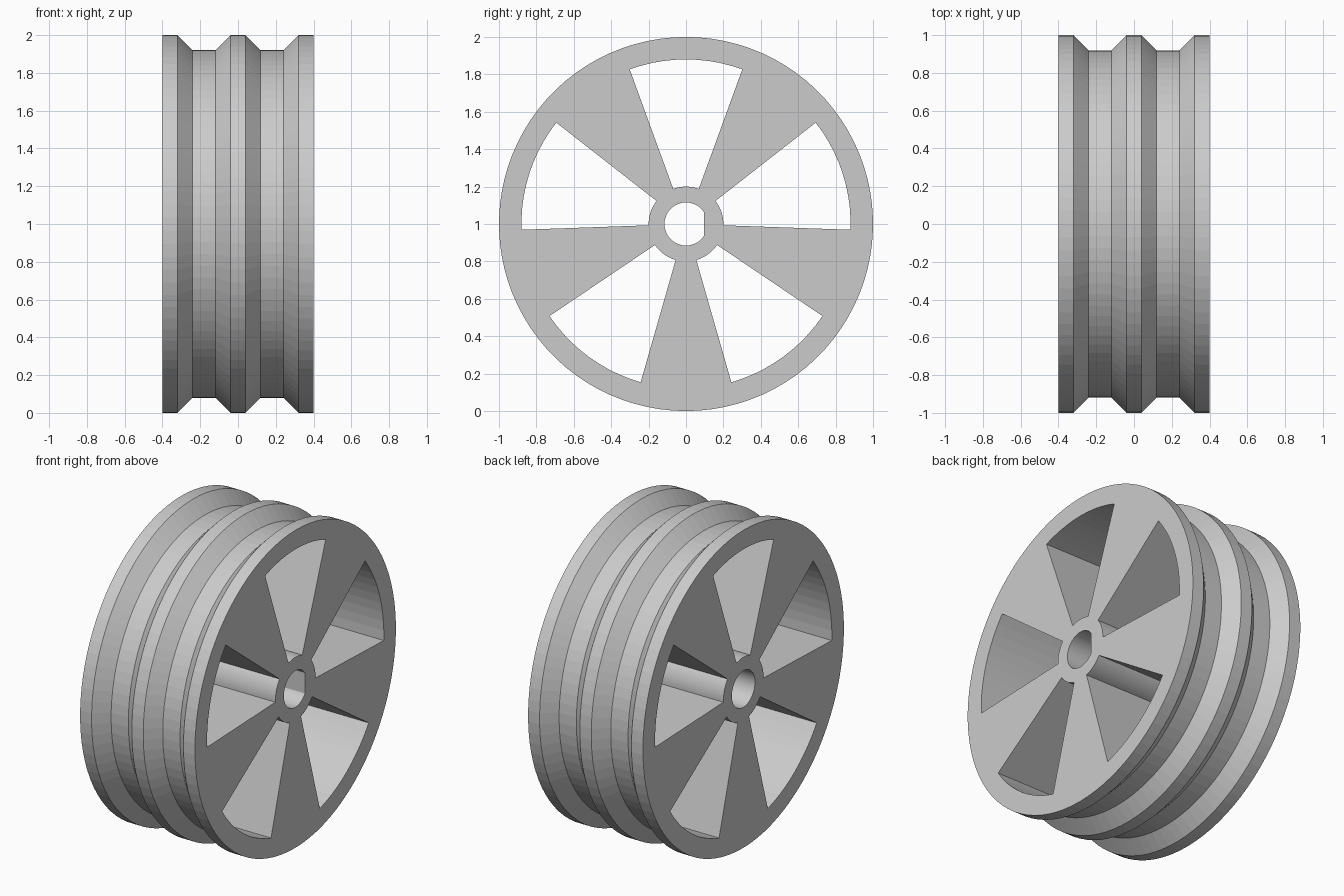
import bpy, bmesh
from math import cos, sin, radians

cube = bpy.data.objects.get("Cube")
if cube:
    bpy.data.objects.remove(cube)

SEGMENTS = 90
STEP = 360 / SEGMENTS
START = 2          # angle offset so window corners land on facet corners


def arc(radius, first, last):
    """Points (y, z) every STEP degrees around the axle."""
    count = round((last - first) / STEP)
    return [(radius * cos(radians(first + i * STEP)),
             radius * sin(radians(first + i * STEP))) for i in range(count + 1)]


def circle(radius):
    return arc(radius, START, START + 360 - STEP)


def loft(name, sections):
    """Closed solid through (x, outline) sections along the axle."""
    bm = bmesh.new()
    rings = [[bm.verts.new((x, y, z + 1)) for y, z in outline] for x, outline in sections]
    for a, b in zip(rings, rings[1:]):
        for i in range(len(a)):
            j = (i + 1) % len(a)
            bm.faces.new((a[i], a[j], b[j], b[i]))
    bm.faces.new(rings[0])
    bm.faces.new(rings[-1])
    bmesh.ops.remove_doubles(bm, verts=bm.verts[:], dist=1e-5)
    bmesh.ops.recalc_face_normals(bm, faces=bm.faces[:])
    mesh = bpy.data.meshes.new(name)
    bm.to_mesh(mesh)
    bm.free()
    obj = bpy.data.objects.new(name, mesh)
    bpy.context.collection.objects.link(obj)
    return obj


def cut(target, cutter):
    """Subtract the cutter for good, then drop it."""
    mod = target.modifiers.new("cut", "BOOLEAN")
    mod.operation = "DIFFERENCE"
    mod.solver = "EXACT"
    mod.object = cutter
    cutter.hide_render = True
    bpy.context.view_layer.objects.active = target
    bpy.ops.object.modifier_apply(modifier=mod.name)
    bpy.data.objects.remove(cutter)


# Wheel body with two grooves, mirrored about the middle ridge
half = [(0.04, 1), (0.12, 0.92), (0.24, 0.92), (0.32, 1), (0.4, 1)]
profile = [(-x, r) for x, r in reversed(half)] + half
wheel = loft("wheel", [(x, circle(r)) for x, r in profile])

# Five wedge windows between the spokes
for k in range(5):
    middle = 90 + 72 * k
    wedge = arc(0.88, middle - 20, middle + 20) + arc(0.2, middle - 20, middle + 20)[::-1]
    cut(wheel, loft("window_cutter", [(-0.5, wedge), (0.5, wedge)]))

# Axle bore: round on one side, flat-sided on the other
round_bore = circle(0.115)
flat_bore = [(min(y, 0.095), z) for y, z in round_bore]
cut(wheel, loft("bore_cutter", [(-0.5, round_bore), (0, round_bore),
                                (0, flat_bore), (0.5, flat_bore)]))

# Plain grey finish
grey = bpy.data.materials.new("grey")
grey.use_nodes = True
colour = (0.6, 0.6, 0.6, 1)
grey.diffuse_color = colour
grey.node_tree.nodes["Principled BSDF"].inputs["Base Color"].default_value = colour
wheel.data.materials.clear()
wheel.data.materials.append(grey)
